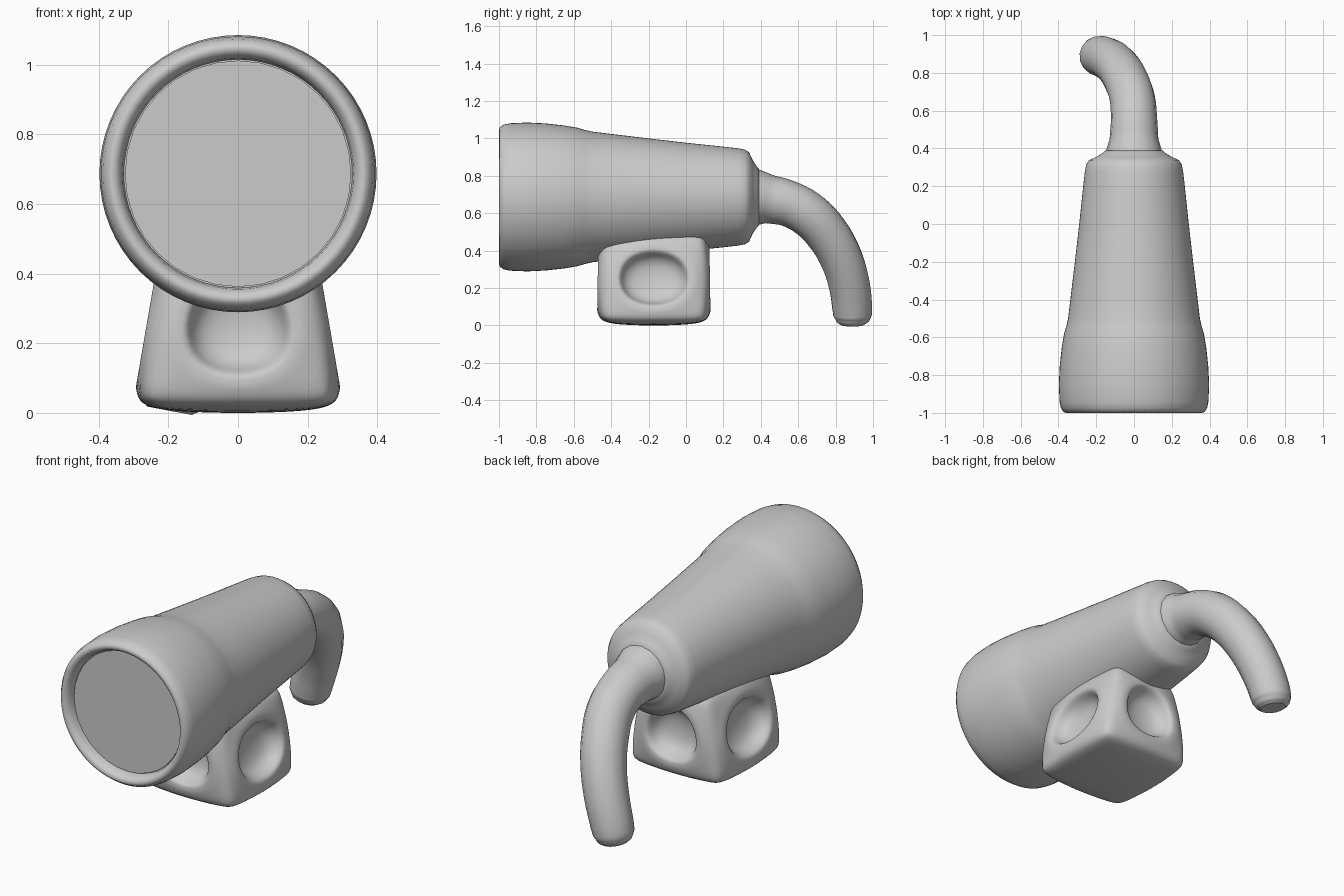
import bpy, bmesh
from math import tau, radians
from mathutils import Vector, Matrix

if "Cube" in bpy.data.objects:
    bpy.data.objects.remove(bpy.data.objects["Cube"])

AXIS_Z = 0.687  # height of the barrel axis


def add_object(name, mesh, angle=None):
    obj = bpy.data.objects.new(name, mesh)
    bpy.context.collection.objects.link(obj)
    bpy.ops.object.select_all(action='DESELECT')
    obj.select_set(True)
    bpy.context.view_layer.objects.active = obj
    if angle:
        bpy.ops.object.shade_smooth_by_angle(angle=radians(angle))
    else:
        bpy.ops.object.shade_smooth()
    return obj


def lathe(name, profile, steps, angle):
    """Revolve (y, radius) points around the barrel axis."""
    bm = bmesh.new()
    vs = [bm.verts.new((0, y, AXIS_Z + r)) for y, r in profile]
    es = [bm.edges.new(pair) for pair in zip(vs, vs[1:])]
    bmesh.ops.spin(bm, geom=vs + es, cent=(0, 0, AXIS_Z), axis=(0, 1, 0),
                   angle=tau, steps=steps)
    bmesh.ops.remove_doubles(bm, verts=bm.verts[:], dist=1e-4)
    bmesh.ops.recalc_face_normals(bm, faces=bm.faces[:])
    mesh = bpy.data.meshes.new(name)
    bm.to_mesh(mesh)
    bm.free()
    return add_object(name, mesh, angle)


# Barrel with rounded front rim, wide hood and stepped back end
lathe("barrel", [
    (-0.94, 0), (-0.94, 0.328), (-0.97, 0.332), (-0.99, 0.343), (-1.0, 0.358),
    (-0.996, 0.372), (-0.975, 0.387), (-0.94, 0.394), (-0.85, 0.398),
    (-0.75, 0.393), (-0.65, 0.382), (-0.58, 0.370), (-0.54, 0.358),
    (-0.50, 0.349), (-0.40, 0.337), (-0.20, 0.313), (0.0, 0.290),
    (0.20, 0.269), (0.28, 0.260), (0.315, 0.253), (0.338, 0.238),
    (0.355, 0.200), (0.375, 0.168), (0.39, 0.150), (0.39, 0)], 64, 50)

# Flat lens inside the rim
lathe("lens", [(-0.95, 0), (-0.95, 0.325), (-0.935, 0.325), (-0.935, 0)], 32, 40)

# Curved, tapering handle: x, y, z, radius
path = [
    (0, 0.36, 0.685, 0.155), (0, 0.39, 0.682, 0.147), (0, 0.45, 0.674, 0.129),
    (0, 0.56, 0.647, 0.122), (-0.01, 0.67, 0.582, 0.120),
    (-0.04, 0.755, 0.490, 0.118), (-0.08, 0.825, 0.370, 0.115),
    (-0.13, 0.870, 0.230, 0.112), (-0.175, 0.888, 0.100, 0.108),
    (-0.187, 0.890, 0.055, 0.104), (-0.193, 0.890, 0.022, 0.088),
    (-0.196, 0.890, 0.006, 0.066)]
curve = bpy.data.curves.new("handle_path", 'CURVE')
curve.dimensions = '3D'
curve.bevel_depth = 1.0
curve.bevel_resolution = 6
curve.resolution_u = 4
curve.use_fill_caps = True
spline = curve.splines.new('BEZIER')
spline.bezier_points.add(len(path) - 1)
for point, (x, y, z, r) in zip(spline.bezier_points, path):
    point.co = (x, y, z)
    point.radius = r
    point.handle_left_type = point.handle_right_type = 'AUTO'
helper = bpy.data.objects.new("handle_path", curve)
bpy.context.collection.objects.link(helper)
bpy.context.view_layer.update()
graph = bpy.context.evaluated_depsgraph_get()
handle_mesh = bpy.data.meshes.new_from_object(helper.evaluated_get(graph))
bpy.data.objects.remove(helper)
add_object("handle", handle_mesh, 50)

# Tapered stand with a soft hollow in each of its four sides
bm = bmesh.new()
bmesh.ops.create_cube(bm, size=2)
for v in bm.verts:
    top = v.co.z > 0
    v.co = Vector((v.co.x * (0.218 if top else 0.307),
                   -0.172 + v.co.y * (0.296 if top else 0.304),
                   0.51 if top else -0.004))
bmesh.ops.bevel(bm, geom=bm.edges[:], offset=0.05, segments=1,
                profile=0.5, affect='EDGES')
bm.normal_update()
sides = [f for f in bm.faces if abs(f.normal.z) < 0.5 and f.calc_area() > 0.05]
for thickness, depth in ((0.025, 0), (0.035, 0), (0.03, -0.10)):
    bmesh.ops.inset_individual(bm, faces=sides, thickness=thickness,
                               depth=depth, use_even_offset=True)
stand_mesh = bpy.data.meshes.new("stand")
bm.to_mesh(stand_mesh)
bm.free()
stand = add_object("stand", stand_mesh)
subsurf = stand.modifiers.new("smooth", 'SUBSURF')
subsurf.levels = subsurf.render_levels = 3
